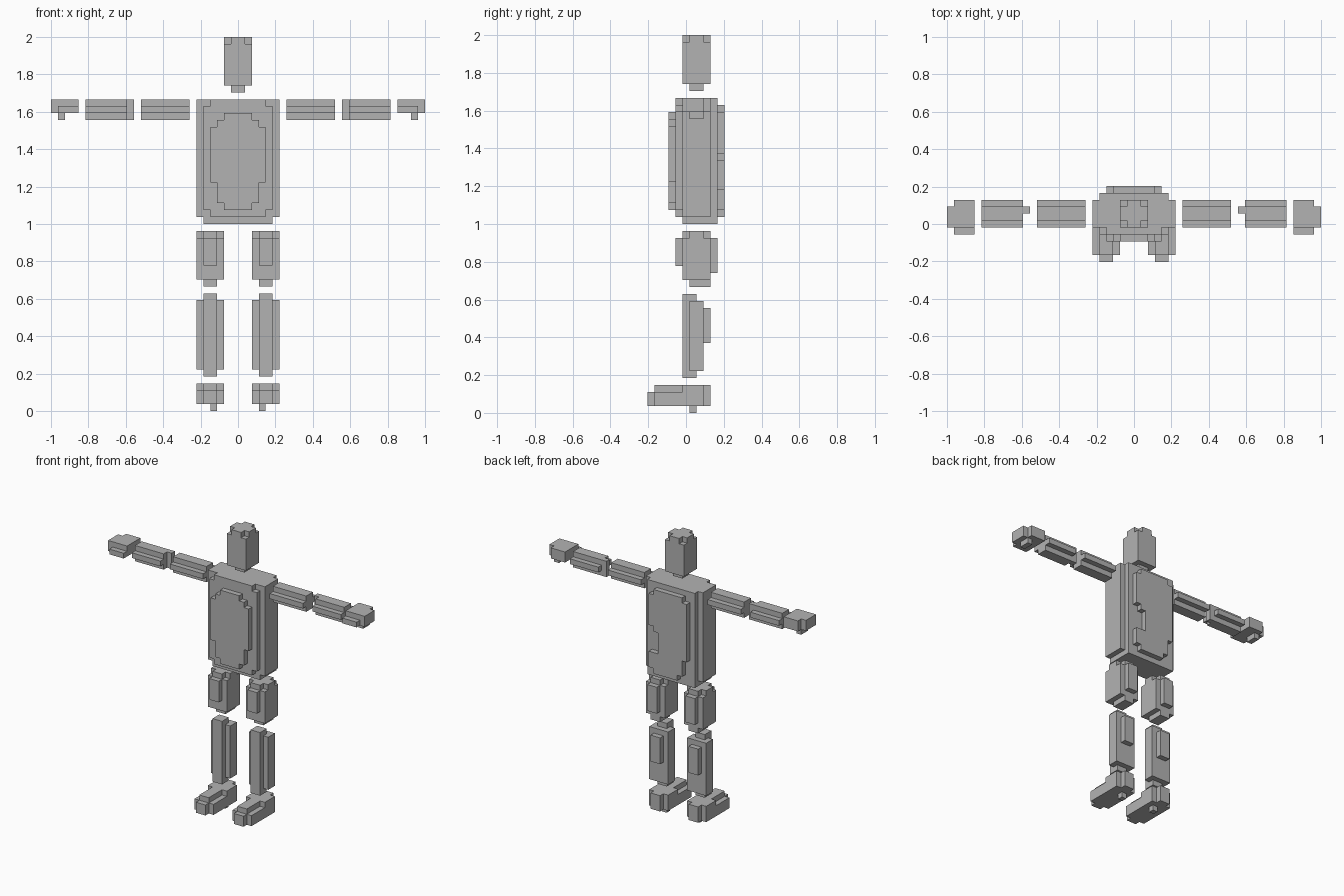
import bpy
import bmesh
import math
from itertools import product

if "Cube" in bpy.data.objects:
    bpy.data.objects.remove(bpy.data.objects["Cube"], do_unlink=True)

UNIT = 1 / 27          # edge of one block
MID_DEPTH = 5.5        # depth index lying on y = 0

grey = bpy.data.materials.new("plain_grey")
grey.use_nodes = True
grey.diffuse_color = (0.45, 0.45, 0.45, 1)
grey.node_tree.nodes["Principled BSDF"].inputs["Base Color"].default_value = grey.diffuse_color


def box(x, y, z):
    """Block cells between the (low, high) limits on each axis."""
    return set(product(range(*x), range(*y), range(*z)))


def mirrored(cells):
    return {(-1 - x, y, z) for x, y, z in cells}


def build(name, cells):
    """One closed blocky shell around the union of the cells."""
    bm = bmesh.new()
    for cell in cells:
        for axis, side in product(range(3), (0, 1)):
            neighbour = list(cell)
            neighbour[axis] += 2 * side - 1
            if tuple(neighbour) in cells:
                continue
            u, v = (axis + 1) % 3, (axis + 2) % 3
            loop = [(0, 0), (1, 0), (1, 1), (0, 1)]
            if not side:
                loop.reverse()
            corners = []
            for a, b in loop:
                p = list(cell)
                p[axis] += side
                p[u] += a
                p[v] += b
                corners.append(bm.verts.new(
                    (p[0] * UNIT, (p[1] - MID_DEPTH) * UNIT, p[2] * UNIT)))
            bm.faces.new(corners)
    bmesh.ops.remove_doubles(bm, verts=bm.verts, dist=UNIT / 100)
    bmesh.ops.dissolve_limit(bm, angle_limit=math.radians(1),
                             verts=bm.verts, edges=bm.edges)
    mesh = bpy.data.meshes.new(name)
    bm.to_mesh(mesh)
    bm.free()
    mesh.materials.append(grey)
    bpy.context.collection.objects.link(bpy.data.objects.new(name, mesh))


def build_pair(name, cells):
    build("left_" + name, cells)
    build("right_" + name, mirrored(cells))


# Head with a stepped crown and a short neck
head = box((-2, 2), (5, 9), (47, 53))
head |= box((-2, 2), (6, 8), (53, 54)) | box((-1, 1), (5, 9), (53, 54))
head |= box((-1, 1), (6, 8), (46, 47))
build("head", head)

# Torso core with stepped corners and hips
torso = box((-6, 6), (5, 9), (28, 45)) | box((-5, 5), (9, 10), (28, 45))
torso |= box((-5, 5), (5, 10), (27, 28))
torso |= box((-5, 5), (4, 5), (29, 44)) | box((-4, 4), (4, 5), (28, 45))
# Rounded chest plate
for half_width, heights in ((4, (33, 41)), (3, (30, 42)), (2, (29, 43))):
    torso |= box((-half_width, half_width), (3, 4), heights)
# Uneven back plate
for width, heights in (((-3, 3), (43, 44)), ((-4, 4), (37, 43)), ((-4, 3), (36, 37)),
                       ((-4, 2), (32, 36)), ((-3, 4), (29, 32)), ((-2, 3), (28, 29))):
    torso |= box(width, (10, 11), heights)
build("torso", torso)


# Arms with a cross-shaped section
def arm_bar(x):
    return box(x, (6, 8), (42, 45)) | box(x, (5, 9), (43, 44))


build_pair("upper_arm", arm_bar((7, 14)))
build_pair("forearm", arm_bar((16, 22)) | box((15, 16), (7, 8), (42, 45)))

# Hand with fingertips and a finger below
hand = box((23, 26), (4, 9), (43, 44)) | box((23, 26), (5, 9), (44, 45))
hand |= box((26, 27), (5, 8), (43, 45)) | box((25, 26), (6, 8), (42, 43))
build_pair("hand", hand)

# Thigh, bulging front and back
thigh = box((2, 6), (5, 9), (19, 25)) | box((3, 5), (4, 10), (21, 25))
thigh |= box((2, 6), (6, 8), (25, 26)) | box((3, 5), (5, 9), (25, 26))
thigh |= box((3, 5), (9, 10), (20, 21)) | box((3, 5), (6, 9), (18, 19))
build_pair("thigh", thigh)

# Shin with a calf at the back
shin = box((3, 5), (5, 7), (5, 17)) | box((2, 6), (6, 8), (6, 16))
shin |= box((3, 5), (8, 9), (10, 15))
build_pair("shin", shin)

# Foot with toe, instep ridge, heel and a peg under it
foot = box((2, 6), (1, 8), (1, 3)) | box((3, 5), (0, 1), (1, 3))
foot |= box((3, 5), (1, 5), (3, 4)) | box((2, 6), (5, 8), (3, 4))
foot |= box((3, 5), (8, 9), (1, 4)) | box((3, 4), (6, 7), (0, 1))
build_pair("foot", foot)
